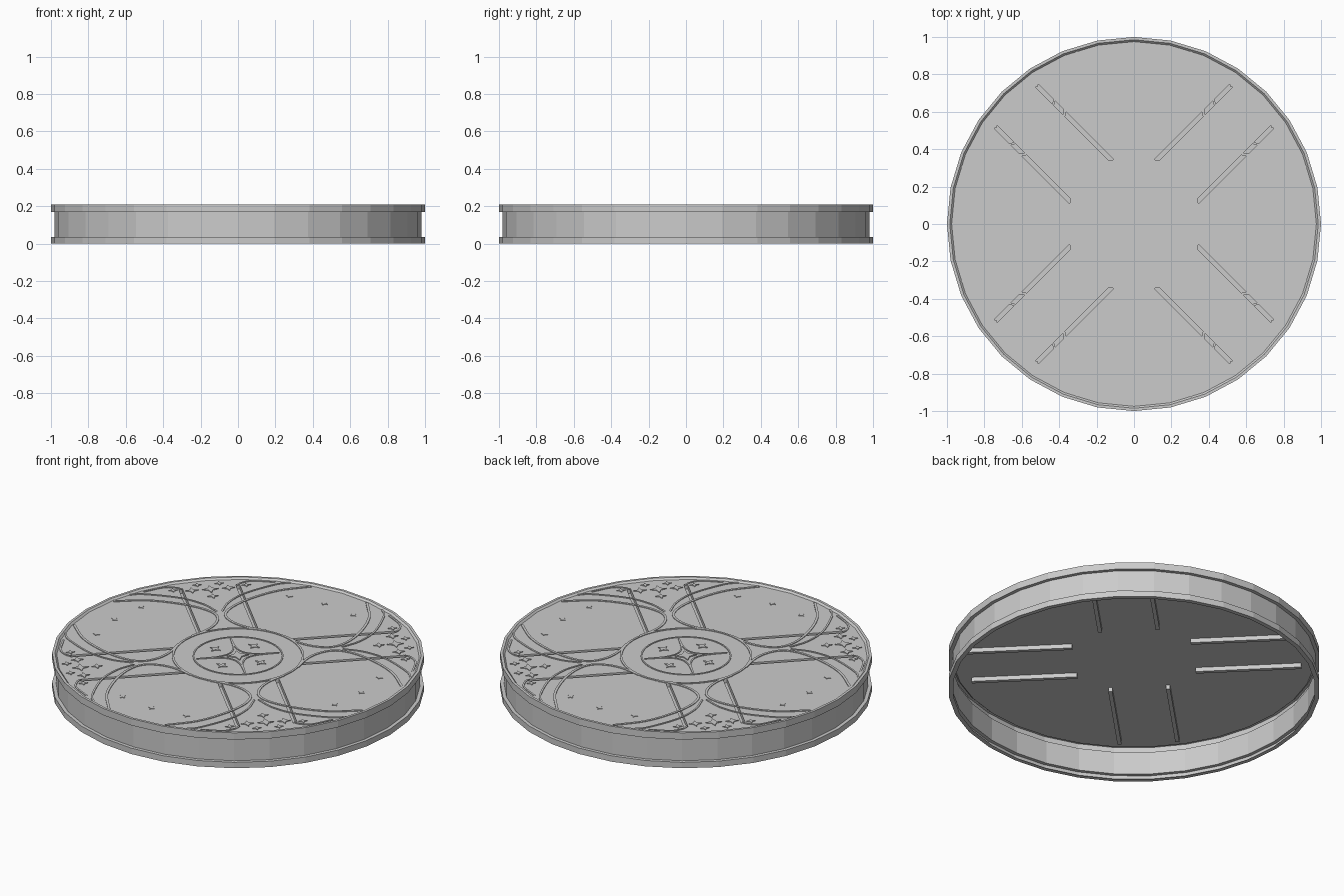
import bpy, bmesh
from math import sin, cos, pi, radians, hypot
from mathutils import Vector, Matrix

if "Cube" in bpy.data.objects:
    bpy.data.objects.remove(bpy.data.objects["Cube"])

FLOOR = 0.2
SIDES = 32


def finish(bm, name):
    me = bpy.data.meshes.new(name)
    bm.to_mesh(me)
    bm.free()
    ob = bpy.data.objects.new(name, me)
    bpy.context.collection.objects.link(ob)
    return ob


def lathe(name, profile):
    bm = bmesh.new()
    rings = [[bm.verts.new((r * cos(2 * pi * i / SIDES), r * sin(2 * pi * i / SIDES), z))
              for i in range(SIDES)] for r, z in profile]
    for a, b in zip(rings, rings[1:]):
        for i in range(SIDES):
            j = (i + 1) % SIDES
            bm.faces.new((a[i], a[j], b[j], b[i]))
    return finish(bm, name)


def smooth(pts, steps=6):
    # Catmull-Rom through the points
    p = [Vector(q) for q in pts]
    p = [2 * p[0] - p[1]] + p + [2 * p[-1] - p[-2]]
    out = []
    for a, b, c, d in zip(p, p[1:], p[2:], p[3:]):
        for k in range(steps):
            t = k / steps
            out.append(0.5 * (2 * b + (c - a) * t + (2 * a - 5 * b + 4 * c - d) * t * t
                              + (3 * b - a - 3 * c + d) * t ** 3))
    return out + [p[-2]]


def ribbon(bm, pts, width, closed=False, top=FLOOR + 0.004):
    # thin raised moulding following a flat path
    n = len(pts)
    rows = []
    for i, p in enumerate(pts):
        a = pts[(i - 1) % n] if closed or i else p
        b = pts[(i + 1) % n] if closed or i < n - 1 else p
        t = (b - a).normalized()
        s = Vector((-t.y, t.x)) * width / 2
        rows.append([bm.verts.new((q.x, q.y, z)) for q, z in
                     ((p - s, FLOOR), (p - s, top), (p + s, top), (p + s, FLOOR))])
    for i in range(n if closed else n - 1):
        a, b = rows[i], rows[(i + 1) % n]
        for k in range(3):
            bm.faces.new((a[k], b[k], b[k + 1], a[k + 1]))


def star(bm, x, y, outer, inner, rot, points=4, top=FLOOR + 0.004):
    # low star-shaped relief with side walls
    ring = []
    for i in range(points * 2):
        r = inner if i % 2 else outer
        a = rot + i * pi / points
        ring.append((x + r * cos(a), y + r * sin(a)))
    lo = [bm.verts.new((*p, FLOOR)) for p in ring]
    hi = [bm.verts.new((*p, top)) for p in ring]
    bm.faces.new(hi)
    for i in range(len(ring)):
        j = (i + 1) % len(ring)
        bm.faces.new((lo[i], lo[j], hi[j], hi[i]))


def spin4(bm, offset):
    # repeat a quarter of the pattern around the centre
    geom = bm.verts[:] + bm.edges[:] + bm.faces[:]
    bmesh.ops.rotate(bm, verts=bm.verts[:], cent=(0, 0, 0), matrix=Matrix.Rotation(offset, 3, 'Z'))
    for k in range(1, 4):
        d = bmesh.ops.duplicate(bm, geom=geom)["geom"]
        bmesh.ops.rotate(bm, verts=[v for v in d if isinstance(v, bmesh.types.BMVert)],
                         cent=(0, 0, 0), matrix=Matrix.Rotation(k * pi / 2, 3, 'Z'))


# outer wall with base and top rims, open underneath
lathe("rim_wall", [(0.975, 0), (1, 0), (1, 0.035), (0.98, 0.035), (0.98, 0.17),
                   (1, 0.17), (1, 0.21), (0.985, 0.21), (0.975, FLOOR)])

# floor plate with narrow sunken grooves beside each diagonal
bm = bmesh.new()
bm.faces.new([bm.verts.new((0.975 * cos(2 * pi * i / SIDES), 0.975 * sin(2 * pi * i / SIDES), FLOOR))
              for i in range(SIDES)])
U, V = Vector((1, 1, 0)).normalized(), Vector((1, -1, 0)).normalized()
for axis in (U, V):
    for d in (0.145, 0.167, 0.32, 0.89):
        for s in (1, -1):
            bmesh.ops.bisect_plane(bm, geom=bm.verts[:] + bm.edges[:] + bm.faces[:],
                                   plane_co=axis * d * s, plane_no=axis)
grooves = []
for f in bm.faces:
    c = f.calc_center_median()
    u, v = sorted((abs(c.dot(U)), abs(c.dot(V))))
    if 0.145 < u < 0.167 and 0.32 < v < 0.89:
        grooves.append(f)
ext = bmesh.ops.extrude_face_region(bm, geom=grooves)["geom"]
bmesh.ops.translate(bm, verts=[g for g in ext if isinstance(g, bmesh.types.BMVert)], vec=(0, 0, -0.025))
bmesh.ops.delete(bm, geom=[f for f in grooves if f.is_valid], context='FACES')
finish(bm, "floor_plate")

# flared arm mouldings on the diagonals
bm = bmesh.new()
for s in (1, -1):
    ribbon(bm, smooth([(0.29, 0.2 * s), (0.36, 0.1 * s), (0.44, 0.04 * s), (0.53, 0.025 * s),
                       (0.62, 0.08 * s), (0.71, 0.2 * s), (0.78, 0.36 * s), (0.8, 0.54 * s)]), 0.014)
    ribbon(bm, smooth([(0.57, 0.012 * s), (0.68, 0.07 * s), (0.78, 0.18 * s), (0.86, 0.36 * s),
                       (0.865, 0.44 * s)]), 0.01)
    ribbon(bm, smooth([(0.885, 0.15 * s), (0.912, 0.18 * s), (0.926, 0.245 * s), (0.89, 0.36 * s)]), 0.01)
spin4(bm, pi / 4)
finish(bm, "arm_mouldings")

# pierced-look star ornaments at the arm ends
bm = bmesh.new()
for u, v, r in ((0.86, 0, 0.045), (0.77, 0, 0.03), (0.86, 0.1, 0.035), (0.86, -0.1, 0.035),
                (0.925, 0.06, 0.025), (0.925, -0.06, 0.025), (0.88, 0.2, 0.025), (0.88, -0.2, 0.025)):
    star(bm, u, v, r, r * 0.4, 0)
spin4(bm, pi / 4)
finish(bm, "arm_end_stars")

# small studs on the petal panels
bm = bmesh.new()
for a in (-15, 0, 15):
    star(bm, 0.81 * cos(radians(a)), 0.81 * sin(radians(a)), 0.02, 0.01, radians(a), top=FLOOR + 0.003)
spin4(bm, 0)
finish(bm, "panel_studs")

# central medallion: ring, interlaced arcs and four-pointed star
bm = bmesh.new()


def circle(r, n=48):
    return [Vector((r * cos(2 * pi * i / n), r * sin(2 * pi * i / n))) for i in range(n)]


ribbon(bm, circle(0.35), 0.012, True)
ribbon(bm, circle(0.24), 0.008, True)
for k in range(4):
    rot = Matrix.Rotation(k * pi / 2, 2)
    ribbon(bm, [rot @ Vector(p) for p in smooth([(0.16, 0.16), (0.08, 0.07), (0.055, 0),
                                                (0.08, -0.07), (0.16, -0.16)])], 0.008)
    a = k * pi / 2
    star(bm, 0.15 * cos(a), 0.15 * sin(a), 0.035, 0.014, a)
star(bm, 0, 0, 0.06, 0.025, pi / 4, top=FLOOR + 0.006)
finish(bm, "centre_medallion")
